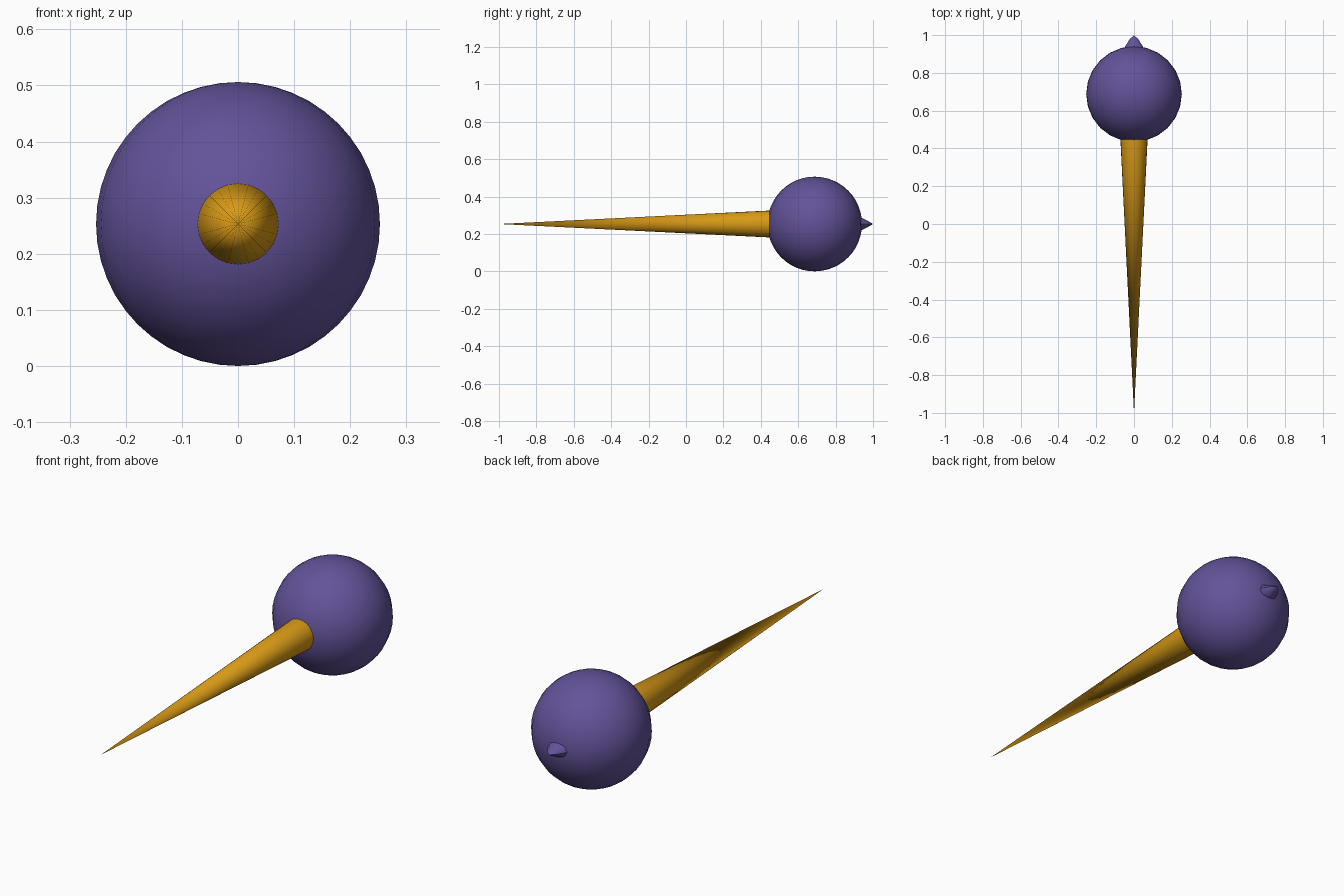
import bpy, bmesh, math

if "Cube" in bpy.data.objects:
    bpy.data.objects.remove(bpy.data.objects["Cube"])

CENTRE_Y, CENTRE_Z, RADIUS = 0.688, 0.253, 0.253


def material(name, colour):
    mat = bpy.data.materials.new(name)
    mat.diffuse_color = (*colour, 1)
    mat.use_nodes = True
    mat.node_tree.nodes["Principled BSDF"].inputs["Base Color"].default_value = mat.diffuse_color
    return mat


purple = material("purple", (0.125, 0.085, 0.32))
gold = material("gold", (0.68, 0.32, 0.008))


def spike(name, rings, segments, mat, angle):
    """Loft elliptical rings (y, half_width, half_height) along y, ending in a point."""
    bm = bmesh.new()
    loops = []
    for y, rx, rz in rings[:-1]:
        loops.append([bm.verts.new((rx * math.cos(a), y, CENTRE_Z + rz * math.sin(a)))
                      for a in (2 * math.pi * i / segments for i in range(segments))])
    tip = bm.verts.new((0, rings[-1][0], CENTRE_Z))
    for i in range(segments):
        j = (i + 1) % segments
        for a, b in zip(loops, loops[1:]):
            bm.faces.new((a[i], a[j], b[j], b[i]))
        bm.faces.new((loops[-1][i], loops[-1][j], tip))
    bm.faces.new(loops[0])
    bmesh.ops.recalc_face_normals(bm, faces=bm.faces)
    mesh = bpy.data.meshes.new(name)
    bm.to_mesh(mesh)
    bm.free()
    mesh.materials.append(mat)
    obj = bpy.data.objects.new(name, mesh)
    bpy.context.collection.objects.link(obj)
    bpy.ops.object.select_all(action='DESELECT')
    obj.select_set(True)
    bpy.context.view_layer.objects.active = obj
    bpy.ops.object.shade_smooth_by_angle(angle=math.radians(angle))


# Round head
bpy.ops.mesh.primitive_uv_sphere_add(segments=24, ring_count=24, radius=RADIUS,
                                     location=(0, CENTRE_Y, CENTRE_Z))
head = bpy.context.object
head.name = "head"
head.data.materials.append(purple)
bpy.ops.object.shade_smooth()

# Long tapering beak
spike("beak", [(0.47, 0.073, 0.073), (-1.0, 0, 0)], 24, gold, 40)

# Small flattened tuft at the back of the head
spike("tuft", [(0.90, 0.062, 0.044), (0.94, 0.047, 0.032),
               (0.978, 0.023, 0.013), (1.0, 0, 0)], 8, purple, 40)
